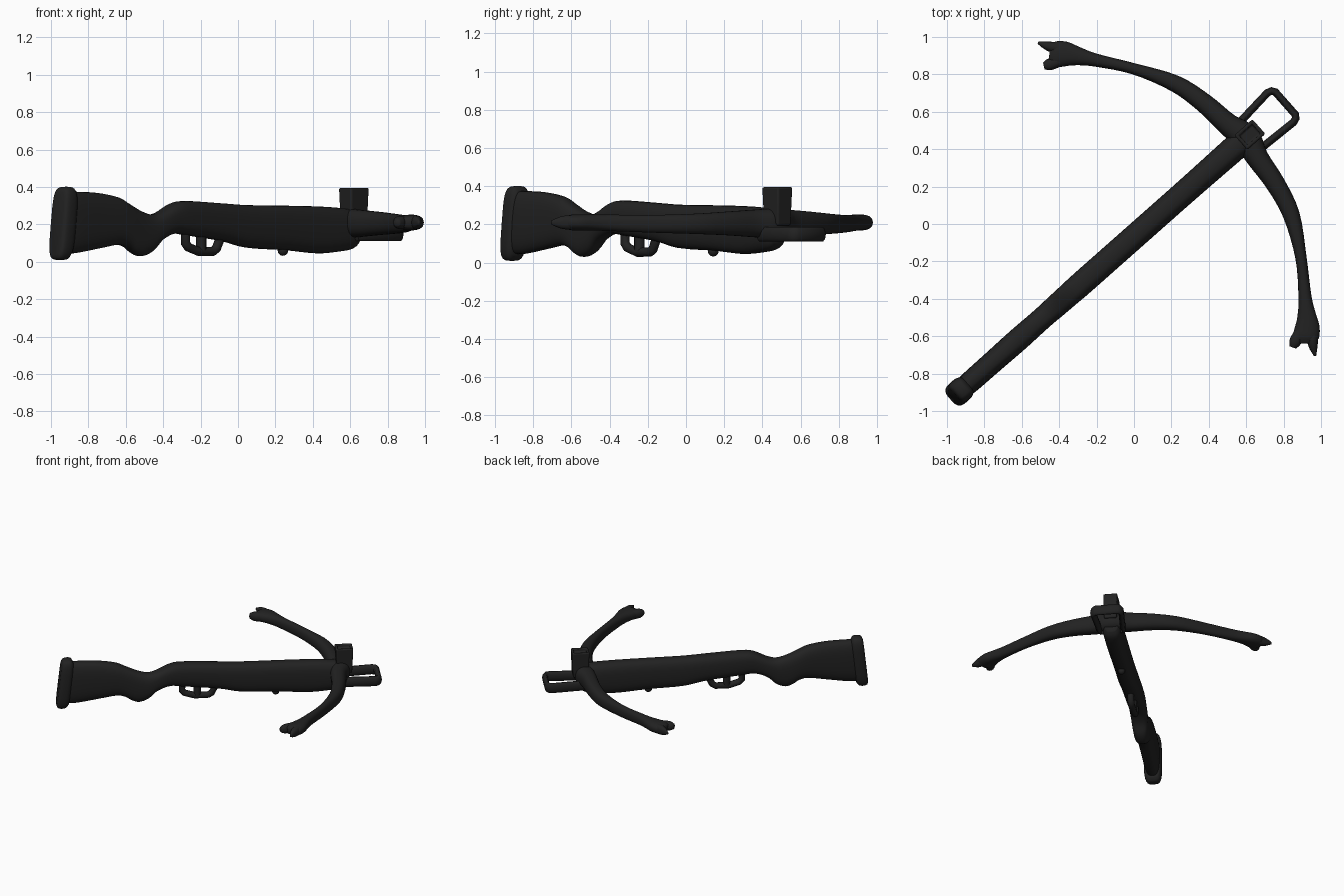
import bpy, bmesh, math
from mathutils import Vector, Matrix

if "Cube" in bpy.data.objects:
    bpy.data.objects.remove(bpy.data.objects["Cube"])

# Work in a local frame (u along the stock, v to its left), then turn to the diagonal
FRAME = Matrix.Translation((0, -0.07, 0)) @ Matrix.Rotation(math.radians(41.5), 4, 'Z')
C = math.cos(math.radians(41.5))

black = bpy.data.materials.new("matte_black")
black.diffuse_color = (0.016, 0.016, 0.016, 1)
black.use_nodes = True
black.node_tree.nodes["Principled BSDF"].inputs["Base Color"].default_value = black.diffuse_color


def finish(name, bm, bevel=0, shear=0):
    bmesh.ops.recalc_face_normals(bm, faces=bm.faces)
    for v in bm.verts:
        v.co.x += shear * (v.co.z - 0.2)
    me = bpy.data.meshes.new(name)
    bm.to_mesh(me)
    bm.free()
    me.materials.append(black)
    ob = bpy.data.objects.new(name, me)
    bpy.context.collection.objects.link(ob)
    ob.matrix_world = FRAME
    if bevel:
        m = ob.modifiers.new("bevel", 'BEVEL')
        m.width = bevel
        m.segments = 3
    for p in me.polygons:
        p.use_smooth = True
    return ob


def spline(pts, n):
    # Catmull-Rom interpolation of tuples
    out = []
    for i in range(len(pts) - 1):
        p = [pts[max(0, min(len(pts) - 1, i + k))] for k in (-1, 0, 1, 2)]
        for s in range(n):
            t = s / n
            out.append([0.5 * (2 * b + (c - a) * t + (2 * a - 5 * b + 4 * c - d) * t * t
                               + (3 * b - a - 3 * c + d) * t ** 3) for a, b, c, d in zip(*p)])
    return out + [list(pts[-1])]


def loft(name, stations, power=0.75, n=4, seg=28, shear=0):
    # stations: (u, v, z, half width, half height), superellipse sections
    st = spline(stations, n)
    bm = bmesh.new()
    rings = []
    for i, (u, v, z, a, b) in enumerate(st):
        p, q = st[max(0, i - 1)], st[min(len(st) - 1, i + 1)]
        tan = Vector((q[0] - p[0], q[1] - p[1], 0)).normalized()
        side = Vector((-tan.y, tan.x, 0))
        ring = []
        for k in range(seg):
            t = 2 * math.pi * k / seg
            c, s = math.cos(t), math.sin(t)
            c = math.copysign(abs(c) ** power, c)
            s = math.copysign(abs(s) ** power, s)
            ring.append(bm.verts.new(Vector((u, v, z)) + side * a * c + Vector((0, 0, b * s))))
        rings.append(ring)
    for r, s in zip(rings, rings[1:]):
        for k in range(seg):
            bm.faces.new((r[k], r[(k + 1) % seg], s[(k + 1) % seg], s[k]))
    bm.faces.new(rings[0])
    bm.faces.new(rings[-1])
    return finish(name, bm, shear=shear)


def tube(name, pts, radius, cyclic=False, flat=1.0, z0=0.0):
    # round bar along a path, optionally stretched in height
    cu = bpy.data.curves.new(name, 'CURVE')
    cu.dimensions = '3D'
    cu.bevel_depth = radius
    cu.bevel_resolution = 3
    sp = cu.splines.new('POLY')
    sp.points.add(len(pts) - 1)
    for p, co in zip(sp.points, pts):
        p.co = (*co, 1)
    sp.use_cyclic_u = cyclic
    sp.use_smooth = True
    cu.materials.append(black)
    ob = bpy.data.objects.new(name, cu)
    bpy.context.collection.objects.link(ob)
    ob.matrix_world = FRAME @ Matrix.Translation((0, 0, z0)) @ Matrix.Diagonal((1, 1, flat, 1))
    bpy.ops.object.select_all(action='DESELECT')
    ob.select_set(True)
    bpy.context.view_layer.objects.active = ob
    bpy.ops.object.convert(target='MESH')


# Stock: (x in front view, bottom z, top z, half width)
PROFILE = [(-0.95, 0.05, 0.375, 0.05), (-0.88, 0.045, 0.375, 0.058), (-0.75, 0.07, 0.368, 0.06),
           (-0.65, 0.09, 0.345, 0.062), (-0.60, 0.078, 0.315, 0.062), (-0.56, 0.045, 0.29, 0.061),
           (-0.52, 0.03, 0.268, 0.06), (-0.47, 0.055, 0.253, 0.06), (-0.42, 0.115, 0.268, 0.062),
           (-0.35, 0.15, 0.312, 0.064), (-0.28, 0.142, 0.325, 0.066), (-0.08, 0.11, 0.312, 0.066),
           (0.05, 0.075, 0.303, 0.066), (0.25, 0.062, 0.3, 0.066), (0.42, 0.045, 0.296, 0.068),
           (0.54, 0.055, 0.288, 0.07), (0.60, 0.07, 0.275, 0.068), (0.63, 0.10, 0.25, 0.05)]
loft("stock", [(x / C, 0, (b + t) / 2, w, (t - b) / 2) for x, b, t, w in PROFILE], power=0.7)

# Butt plate, leaning slightly
loft("butt_plate", [(-1.292, 0, 0.205, 0.045, 0.17), (-1.283, 0, 0.205, 0.06, 0.188),
                    (-1.26, 0, 0.205, 0.067, 0.196), (-1.225, 0, 0.205, 0.066, 0.193),
                    (-1.205, 0, 0.205, 0.056, 0.17)], power=0.5, shear=0.11)

# Bow: one half listed, mirrored across the stock
HALF = [(0.80, 0.0, 0.205, 0.075, 0.078), (0.775, 0.12, 0.205, 0.06, 0.072),
        (0.755, 0.29, 0.205, 0.052, 0.062), (0.708, 0.47, 0.203, 0.045, 0.053),
        (0.595, 0.675, 0.203, 0.03, 0.046), (0.473, 0.845, 0.208, 0.035, 0.043),
        (0.415, 0.925, 0.21, 0.05, 0.042), (0.375, 0.975, 0.21, 0.066, 0.042),
        (0.335, 1.01, 0.21, 0.068, 0.04), (0.312, 1.035, 0.21, 0.05, 0.026)]
loft("bow_limbs", [(u, -v, z, a, b) for u, v, z, a, b in HALF[:0:-1]] + HALF, power=0.85)

# Forked limb tips
for side, label in ((1, "left"), (-1, "right")):
    loft("outer_prong_" + label, [(0.385, side * 1.0, 0.21, 0.034, 0.038),
                                  (0.335, side * 1.065, 0.21, 0.026, 0.034),
                                  (0.304, side * 1.118, 0.21, 0.006, 0.01)], power=0.9)
    loft("inner_prong_" + label, [(0.34, side * 0.965, 0.21, 0.03, 0.036),
                                  (0.275, side * 0.99, 0.21, 0.032, 0.034),
                                  (0.245, side * 1.005, 0.21, 0.018, 0.02)], power=0.9)

# Foot stirrup at the nose
tube("stirrup", [(0.79, 0.085, 0), (0.83, 0.085, 0), (1.045, 0.105, 0), (1.068, 0.098, 0), (1.08, 0.08, 0),
                 (1.08, -0.08, 0), (1.068, -0.098, 0), (1.045, -0.105, 0), (0.83, -0.095, 0),
                 (0.79, -0.085, 0)], 0.021, True, 1.9, 0.148)

# Front sight block with a sunken top
bm = bmesh.new()
bmesh.ops.create_cube(bm, size=1)
for v in bm.verts:
    k = 1 if v.co.z > 0 else 0.88
    v.co = Vector((0.827 + v.co.x * 0.13 * k, v.co.y * 0.105 * k, 0.295 + v.co.z * 0.2))
top = max(bm.faces, key=lambda f: f.calc_center_median().z)
bmesh.ops.inset_individual(bm, faces=[top], thickness=0.027)
for v in bmesh.ops.extrude_face_region(bm, geom=[top])["geom"]:
    if isinstance(v, bmesh.types.BMVert):
        v.co.z -= 0.025
bmesh.ops.delete(bm, geom=[top], context='FACES')
ob = finish("sight_block", bm, bevel=0.01)
bpy.context.view_layer.objects.active = ob
ob.select_set(True)
bpy.ops.object.shade_smooth_by_angle(angle=math.radians(40))

# Trigger guard and trigger
tube("trigger_guard", [(-0.375, 0, 0.17), (-0.375, 0, 0.10), (-0.355, 0, 0.078), (-0.28, 0, 0.055),
                       (-0.18, 0, 0.055), (-0.155, 0, 0.07), (-0.135, 0, 0.11), (-0.125, 0, 0.16)], 0.025)
tube("trigger", [(-0.262, 0, 0.16), (-0.262, 0, 0.06)], 0.028)

# Small sling stud under the fore-end
bm = bmesh.new()
bmesh.ops.create_uvsphere(bm, u_segments=16, v_segments=10, radius=0.028,
                          matrix=Matrix.Translation((0.24 / C, 0, 0.06)))
finish("sling_stud", bm)
